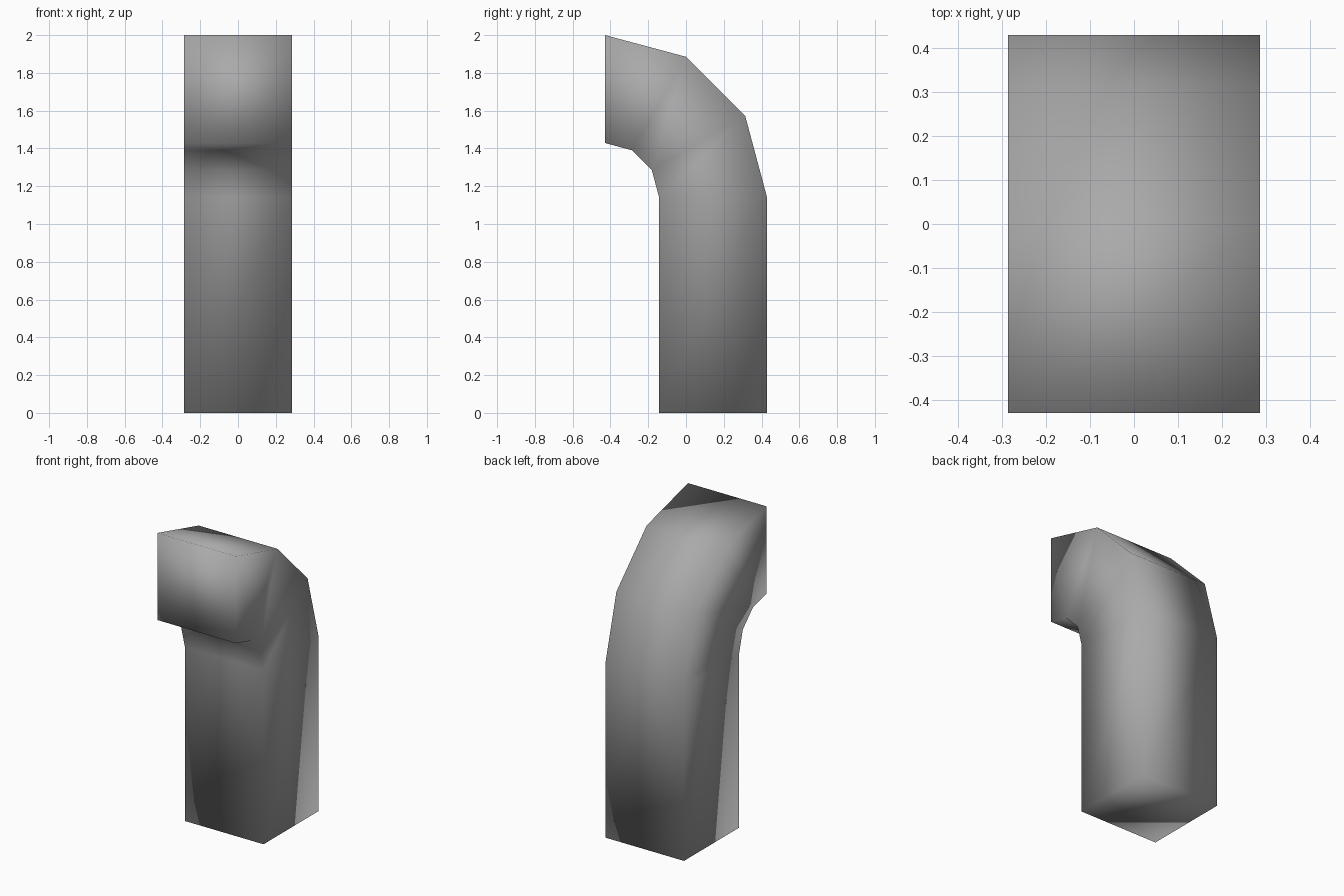
import bpy
import bmesh
from math import sin, cos, pi

# Remove the default cube
cube = bpy.data.objects.get("Cube")
if cube:
    bpy.data.objects.remove(cube, do_unlink=True)

# Single grey material
grey = bpy.data.materials.new("plain grey")
grey.use_nodes = True
colour = (0.4, 0.4, 0.4, 1)
grey.diffuse_color = colour
grey.node_tree.nodes["Principled BSDF"].inputs["Base Color"].default_value = colour

# Proportions: square section, straight shaft, quarter-turn elbow
UNIT = 2 / 7
SHAFT = 4 * UNIT
INNER, OUTER = UNIT, 3 * UNIT
BEND_Y = -1.5 * UNIT
STEPS = 3

bm = bmesh.new()


def ring(angle, z):
    """Square cross-section swung about the elbow's centre line."""
    corners = [(-UNIT, INNER), (UNIT, INNER), (UNIT, OUTER), (-UNIT, OUTER)]
    return [bm.verts.new((x, BEND_Y + r * cos(angle), z + r * sin(angle)))
            for x, r in corners]


# Base ring, then the rings of the elbow
rings = [ring(0, 0)]
rings += [ring(i * pi / 2 / STEPS, SHAFT) for i in range(STEPS + 1)]

# Side walls between rings
for low, high in zip(rings, rings[1:]):
    for i in range(4):
        j = (i + 1) % 4
        bm.faces.new((low[i], low[j], high[j], high[i]))

# End caps
bm.faces.new(rings[0][::-1])
bm.faces.new(rings[-1])
bmesh.ops.recalc_face_normals(bm, faces=bm.faces)

# Soft shading across every edge
for face in bm.faces:
    face.smooth = True

mesh = bpy.data.meshes.new("bent_pipe")
bm.to_mesh(mesh)
bm.free()
mesh.materials.append(grey)
pipe = bpy.data.objects.new("bent_pipe", mesh)
bpy.context.collection.objects.link(pipe)
